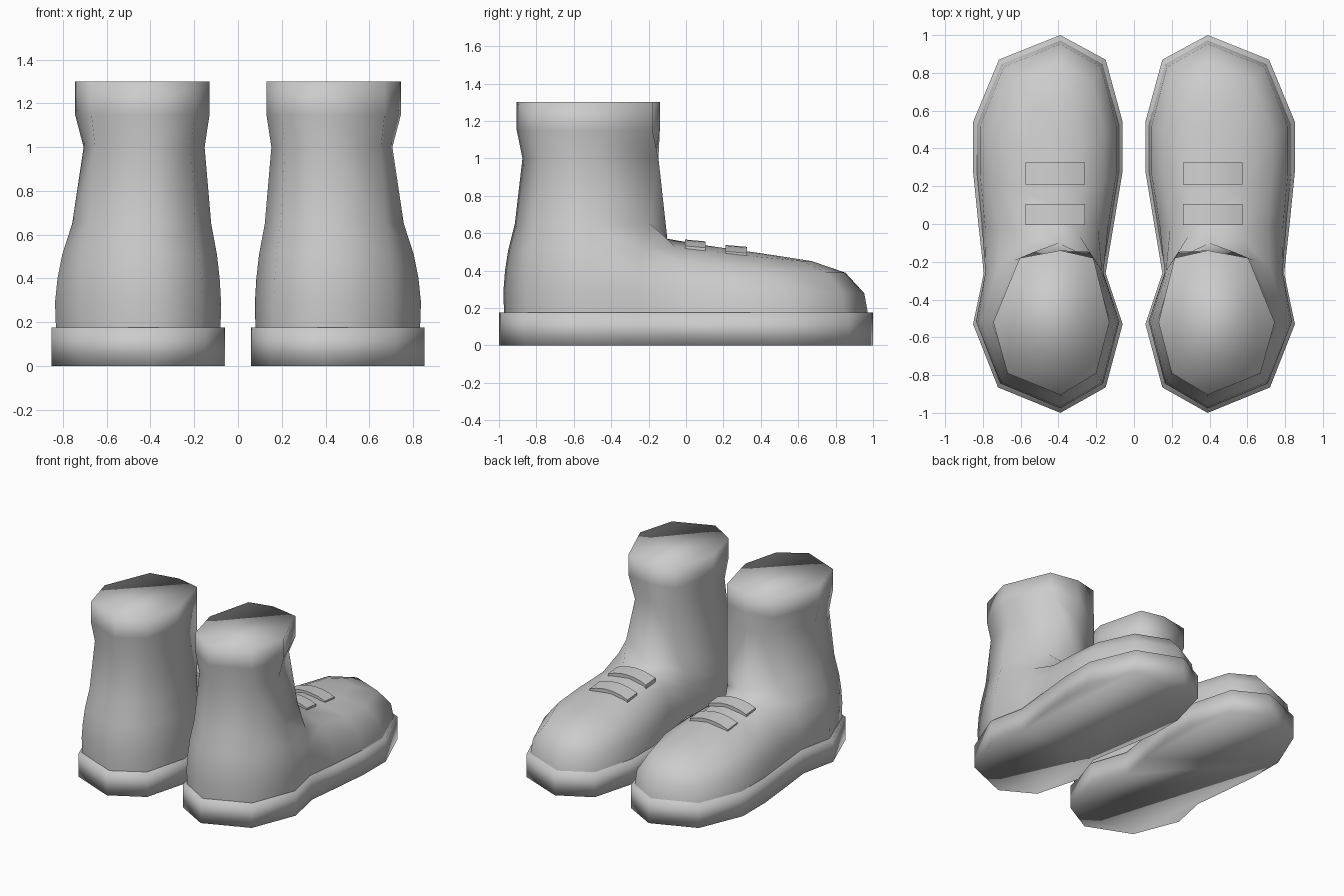
import bpy, bmesh
from mathutils import Vector

if "Cube" in bpy.data.objects:
    bpy.data.objects.remove(bpy.data.objects["Cube"])

# Plan stations of the sole from toe to heel: y, inner x, outer x
SOLE = [(1.0, .39, .39), (.87, .15, .715), (.54, .06, .852), (.28, .06, .852),
        (0, .107, .824), (-.26, .15, .795), (-.53, .06, .852),
        (-.865, .15, .72), (-1.0, .39, .39)]
# Loop order around the plan: outer side toe to heel, inner side back to toe
ORDER = [(s, 2) for s in range(9)] + [(s, 1) for s in range(7, 0, -1)]
# Collar stations matching sole stations 5 to 8
COLLAR = {5: (-.18, .215, .605), 6: (-.52, .13, .745),
          7: (-.79, .2, .67), 8: (-.905, .39, .39)}
# Instep ridge (y, z) above sole stations 0 to 4
RIDGE = [(.47, .482), (.47, .482), (.3, .507), (.1, .535), (-.1, .57)]
# Foot rounding: plan fraction, height fraction from sole to ridge
ROUND = [(1, 0), (.96, .35), (.76, .7), (.4, .9), (0, 1)]
# Heel and shaft rings: z, blend from sole outline to collar outline
SHAFT = [(.17, 0), (.29, -.05), (.4, .08), (.51, .33), (.65, .85),
         (1.0, 1.45), (1.15, 1), (1.3, 1)]
FRONT = {5: -.165, 6: -.14, 7: -.14}


def finish(bm, name):
    """Clean the mesh, shade it smooth and mirror it to the other boot."""
    bmesh.ops.remove_doubles(bm, verts=bm.verts, dist=1e-4)
    bmesh.ops.recalc_face_normals(bm, faces=bm.faces)
    for f in bm.faces:
        f.smooth = True
    mesh = bpy.data.meshes.new(name)
    bm.to_mesh(mesh)
    bm.free()
    ob = bpy.data.objects.new(name, mesh)
    bpy.context.collection.objects.link(ob)
    mod = ob.modifiers.new("pair", 'MIRROR')
    mod.use_mirror_merge = False
    return ob


def upper_point(j, s, side):
    """Point of the upper on ring j at station s."""
    y, x = SOLE[s][0] * .973, SOLE[s][side]
    x = .455 + (x - .455) * .95 if s not in (0, 8) else x
    z, t = SHAFT[j]
    if s > 4:
        c = COLLAR[s]
        return Vector((x + (c[side] - x) * t, y + (c[0] - y) * t, z))
    if j > 4:
        return Vector((.39, FRONT[j], z))
    f, g = ROUND[j]
    my, mz = RIDGE[s]
    return Vector((.4 + (x - .4) * f, my + (y - my) * f, .17 + (mz - .17) * g))


# Soles
bm = bmesh.new()
base = bm.faces.new([bm.verts.new((SOLE[s][k], SOLE[s][0], 0)) for s, k in ORDER])
top = bmesh.ops.extrude_face_region(bm, geom=[base], use_keep_orig=True)
bmesh.ops.translate(bm, vec=(0, 0, .175),
                    verts=[v for v in top['geom'] if isinstance(v, bmesh.types.BMVert)])
finish(bm, "sole")

# Uppers: foot and shaft in one skin
bm = bmesh.new()
V = {(j, s, k): bm.verts.new(upper_point(j, s, k))
     for j in range(8) for s, k in ORDER if j < 5 or s >= 4}
for j in range(7):
    for a, b in zip(ORDER, ORDER[1:] + ORDER[:1]):
        if j < 4 or min(a[0], b[0]) >= 4:
            bm.faces.new([V[(j, *a)], V[(j, *b)], V[(j + 1, *b)], V[(j + 1, *a)]])
bm.faces.new([V[(7, *a)] for a in ORDER if a[0] >= 4 and a != (4, 1)])
finish(bm, "boot_upper")

# Lace straps arched over the instep
for n, (y0, y1, z) in enumerate([(-.005, .105, .566), (.21, .325, .537)]):
    bm = bmesh.new()
    prof = []
    for i in range(7):
        u = i / 3 - 1
        prof.append((.417 + .158 * u, z - .034 * u * u))
    prof += [(x, h - .036) for x, h in reversed(prof)]
    face = bm.faces.new([bm.verts.new((x, y0, h)) for x, h in prof])
    ext = bmesh.ops.extrude_face_region(bm, geom=[face], use_keep_orig=True)
    bmesh.ops.translate(bm, vec=(0, y1 - y0, -.01),
                        verts=[v for v in ext['geom'] if isinstance(v, bmesh.types.BMVert)])
    ob = finish(bm, "lace_strap_%d" % (n + 1))
    bpy.ops.object.select_all(action='DESELECT')
    ob.select_set(True)
    bpy.context.view_layer.objects.active = ob
    bpy.ops.object.shade_smooth_by_angle()
